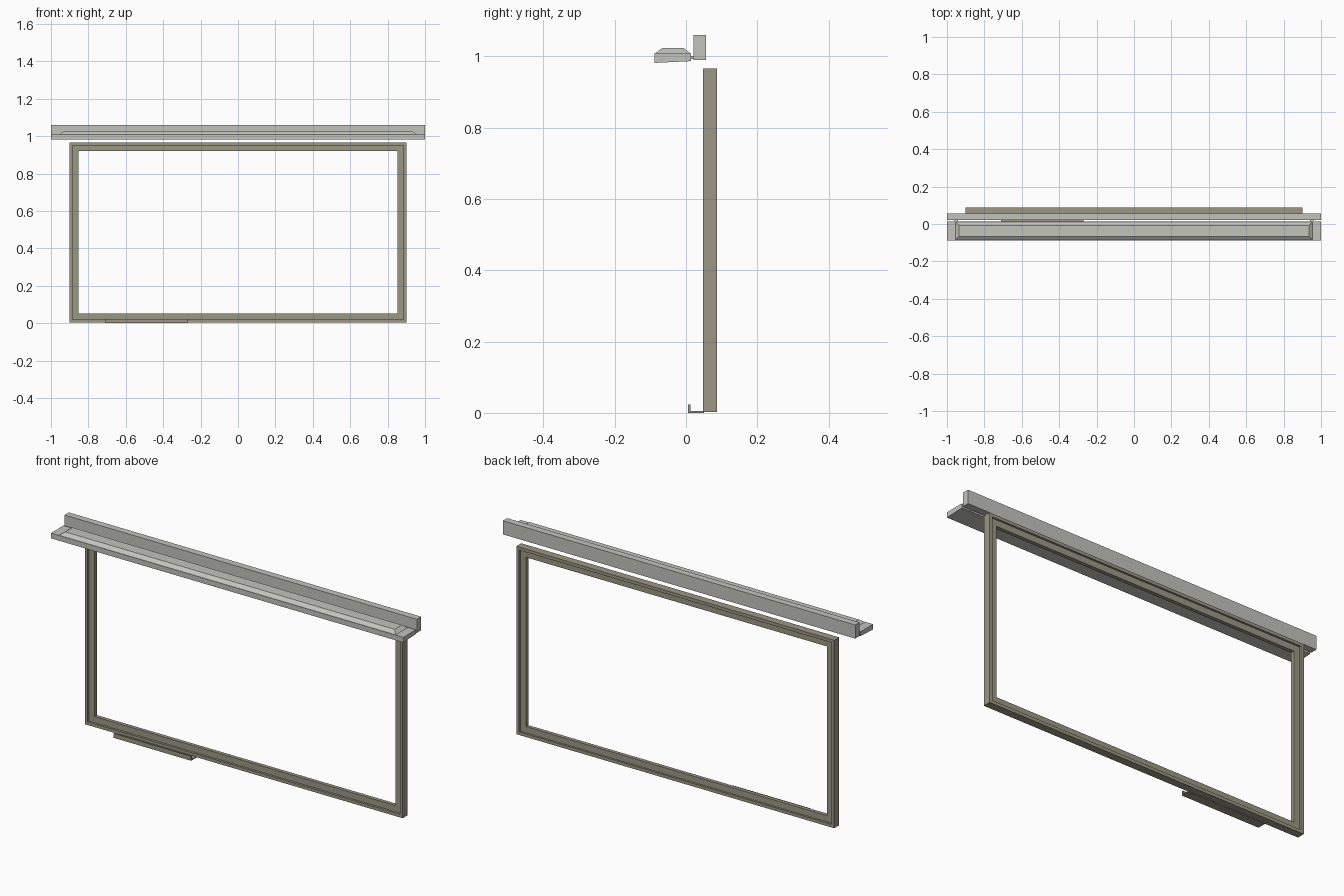
import bpy, bmesh

if "Cube" in bpy.data.objects:
    bpy.data.objects.remove(bpy.data.objects["Cube"])


def material(name, rgb):
    m = bpy.data.materials.new(name)
    m.diffuse_color = (*rgb, 1)
    m.use_nodes = True
    m.node_tree.nodes["Principled BSDF"].inputs["Base Color"].default_value = m.diffuse_color
    return m


LIGHT = material("light grey metal", (0.55, 0.55, 0.51))
FRAME = material("warm grey frame", (0.33, 0.31, 0.24))


def finish(name, bm, mat):
    bmesh.ops.recalc_face_normals(bm, faces=bm.faces)
    me = bpy.data.meshes.new(name)
    bm.to_mesh(me)
    bm.free()
    me.materials.append(mat)
    ob = bpy.data.objects.new(name, me)
    bpy.context.collection.objects.link(ob)
    return ob


def prism(name, profile, x0, x1, mat):
    """Extrude a (y, z) profile along x."""
    bm = bmesh.new()
    a = [bm.verts.new((x0, y, z)) for y, z in profile]
    b = [bm.verts.new((x1, y, z)) for y, z in profile]
    bm.faces.new(a)
    bm.faces.new(b)
    n = len(profile)
    for i in range(n):
        j = (i + 1) % n
        bm.faces.new((a[i], a[j], b[j], b[i]))
    return finish(name, bm, mat)


def box(name, x0, x1, y0, y1, z0, z1, mat):
    return prism(name, [(y0, z0), (y1, z0), (y1, z1), (y0, z1)], x0, x1, mat)


def swept_frame(name, profile, hw, z0, z1, mat):
    """Mitred rectangular frame; the profile is (inset, y)."""
    bm = bmesh.new()
    rings = []
    for inset, y in profile:
        w, lo, hi = hw - inset, z0 + inset, z1 - inset
        rings.append([bm.verts.new((x, y, z)) for x, z in
                      ((-w, lo), (w, lo), (w, hi), (-w, hi))])
    for i, a in enumerate(rings):
        b = rings[(i + 1) % len(rings)]
        for k in range(4):
            m = (k + 1) % 4
            bm.faces.new((a[k], a[m], b[m], b[k]))
    return finish(name, bm, mat)


# board frame: raised outer rim with a thinner inner lip
swept_frame("board_frame",
            [(0, 0.047), (0.016, 0.047), (0.016, 0.058), (0.048, 0.058),
             (0.048, 0.077), (0.016, 0.077), (0.016, 0.087), (0, 0.087)],
            0.902, 0.003, 0.967, FRAME)

# pen ledge with an upturned lip
prism("pen_ledge",
      [(0.006, 0), (0.05, 0), (0.05, 0.005), (0.012, 0.005),
       (0.012, 0.023), (0.006, 0.023)], -0.71, -0.27, FRAME)

# wall rail above the board
box("top_rail", -1, 1, 0.021, 0.056, 0.99, 1.06, LIGHT)

# shelf body, underside slightly sloped
prism("shelf_body",
      [(-0.088, 0.982), (0.014, 0.987), (0.014, 1.009), (-0.088, 1.009)],
      -1, 1, LIGHT)

# raised cover on the shelf, sloped on all four sides
bm = bmesh.new()
low = [bm.verts.new((x, y, 1.009)) for x, y in
       ((-0.955, -0.086), (0.955, -0.086), (0.955, 0.012), (-0.955, 0.012))]
top = [bm.verts.new((x, y, 1.024)) for x, y in
       ((-0.935, -0.066), (0.935, -0.066), (0.935, -0.007), (-0.935, -0.007))]
bm.faces.new(top)
for i in range(4):
    j = (i + 1) % 4
    bm.faces.new((low[i], low[j], top[j], top[i]))
finish("shelf_cover", bm, LIGHT)

# small brackets joining shelf and rail
for side, x in (("left", -0.95), ("right", 0.95)):
    box("bracket_" + side, x - 0.01, x + 0.01, 0.012, 0.023, 0.993, 1.002, LIGHT)
